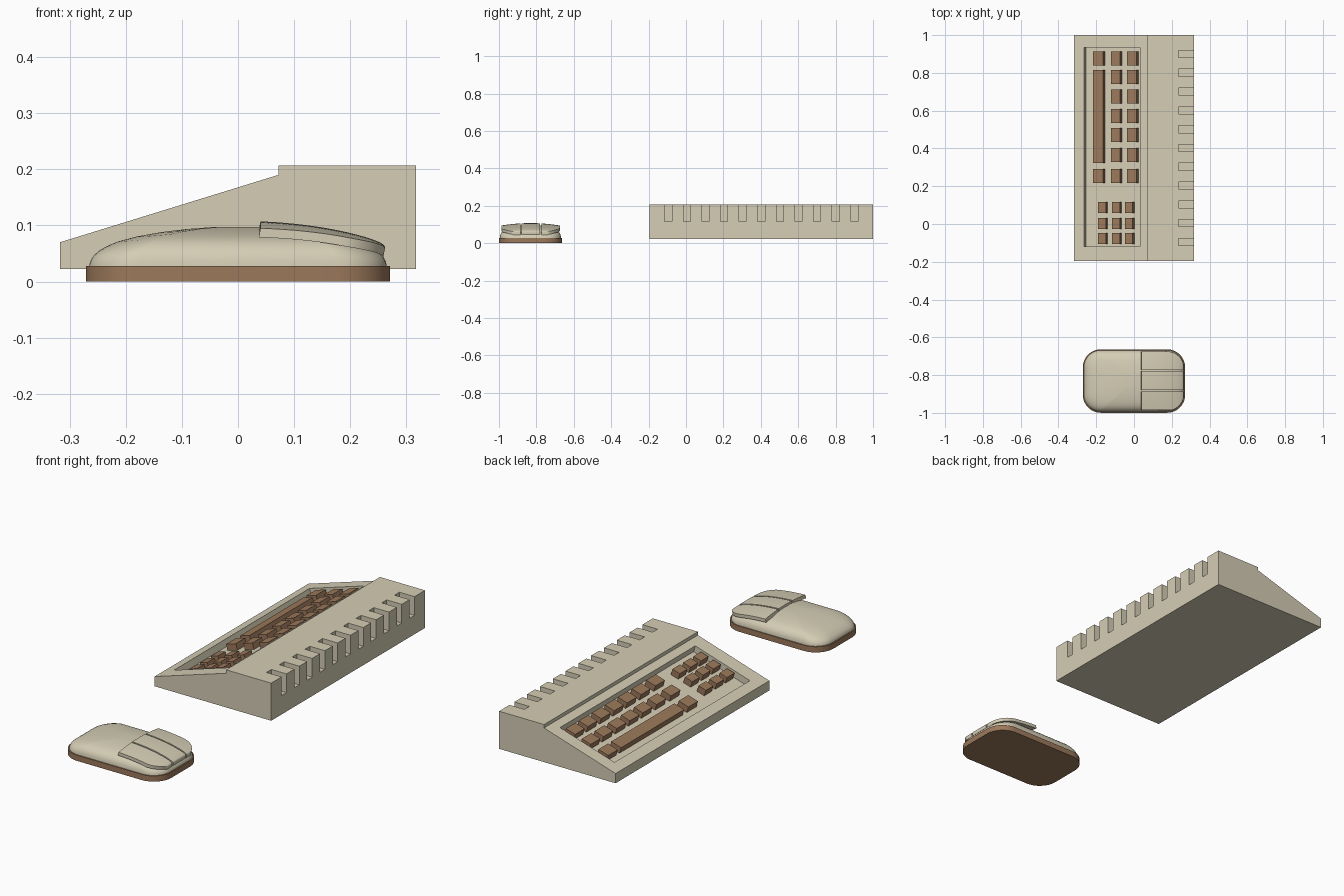
import bpy, bmesh, math
from mathutils import Matrix, Vector

if "Cube" in bpy.data.objects:
    bpy.data.objects.remove(bpy.data.objects["Cube"])


def material(name, rgb):
    m = bpy.data.materials.new(name)
    m.diffuse_color = (*rgb, 1)
    m.use_nodes = True
    m.node_tree.nodes["Principled BSDF"].inputs["Base Color"].default_value = m.diffuse_color
    return m


BEIGE = material("beige_plastic", (0.66, 0.61, 0.46))
BROWN = material("brown_plastic", (0.33, 0.19, 0.105))


def finish(bm, name, mat=None, smooth=None):
    bmesh.ops.recalc_face_normals(bm, faces=bm.faces)
    me = bpy.data.meshes.new(name)
    bm.to_mesh(me)
    bm.free()
    ob = bpy.data.objects.new(name, me)
    bpy.context.collection.objects.link(ob)
    if mat:
        me.materials.append(mat)
    bpy.ops.object.select_all(action='DESELECT')
    ob.select_set(True)
    bpy.context.view_layer.objects.active = ob
    if smooth:
        bpy.ops.object.shade_smooth_by_angle(angle=math.radians(smooth))
    return ob


def add_box(bm, lo, hi, frame=Matrix()):
    lo, hi = Vector(lo), Vector(hi)
    size = Matrix.Diagonal((*(hi - lo), 1))
    bmesh.ops.create_cube(bm, size=1, matrix=frame @ Matrix.Translation((lo + hi) / 2) @ size)


# Keyboard case: wedge profile with a raised rear, extruded along y
Y0, Y1 = -0.195, 1.0
profile = [(-0.317, 0.022), (0.317, 0.022), (0.317, 0.207),
           (0.072, 0.207), (0.072, 0.19), (-0.317, 0.07)]
bm = bmesh.new()
face = bm.faces.new([bm.verts.new((x, Y0, z)) for x, z in profile])
ext = bmesh.ops.extrude_face_region(bm, geom=[face])
bmesh.ops.translate(bm, vec=(0, Y1 - Y0, 0),
                    verts=[v for v in ext["geom"] if isinstance(v, bmesh.types.BMVert)])
case = finish(bm, "keyboard_case", BEIGE)

# Frame lying in the sloping panel: local x runs up the slope, local z is its normal
slope = math.atan2(0.12, 0.389)
panel = Matrix.Translation((-0.317, 0, 0.07)) @ Matrix.Rotation(-slope, 4, 'Y')
DEPTH = 0.033


def along(x):
    return (x + 0.317) / math.cos(slope)


# Key well and rear vent slots are cut out of the case
bm = bmesh.new()
add_box(bm, (along(-0.265), -0.118, -DEPTH), (along(0.032), 0.934, 0.05), panel)
for i in range(11):
    y = -0.095 + i * 0.0995
    add_box(bm, (0.235, y - 0.019, 0.115), (0.4, y + 0.019, 0.3))
cutter = finish(bm, "case_cutter")
cutter.hide_render = True
bpy.context.view_layer.objects.active = case
mod = case.modifiers.new("cut", 'BOOLEAN')
mod.operation, mod.solver, mod.object = 'DIFFERENCE', 'EXACT', cutter
bpy.ops.object.modifier_apply(modifier=mod.name)
bpy.data.objects.remove(cutter)


# Keys stand in the well, tops level with the panel
def add_key(bm, x0, x1, y0, y1):
    add_box(bm, (along(x0), y0, -DEPTH - 0.002), (along(x1), y1, -0.002), panel)


rows = [0.877, 0.777, 0.674, 0.573, 0.472, 0.365, 0.253]
bm = bmesh.new()
for x0, x1 in ((-0.122, -0.074), (-0.037, 0.013)):
    for y in rows:
        add_key(bm, x0, x1, y - 0.037, y + 0.037)
for y in (rows[0], rows[-1]):
    add_key(bm, -0.217, -0.164, y - 0.037, y + 0.037)
finish(bm, "main_keys", BROWN)

bm = bmesh.new()
add_key(bm, -0.217, -0.164, 0.323, 0.814)
finish(bm, "space_bar", BROWN)

bm = bmesh.new()
for x in (-0.190, -0.116, -0.048):
    for y in (0.087, 0.003, -0.077):
        add_key(bm, x, x + 0.04, y - 0.029, y + 0.029)
finish(bm, "number_keys", BROWN)

# Mouse
MY = -0.8315


def outline(hx, hy, r, n=8):
    pts = []
    for k, (sx, sy) in enumerate(((1, 1), (-1, 1), (-1, -1), (1, -1))):
        for i in range(n + 1):
            a = math.pi / 2 * (k + i / n)
            pts.append((sx * (hx - r) + r * math.cos(a), sy * (hy - r) + r * math.sin(a)))
    return pts


def crown(x, y):
    return 0.07 * (1 - 0.5 * (x / 0.265) ** 2) * (1 - 0.2 * (y / 0.163) ** 2)


def bridge(bm, a, b):
    n = len(a)
    for i in range(n):
        bm.faces.new((a[i], a[(i + 1) % n], b[(i + 1) % n], b[i]))


# Mouse base plate
bm = bmesh.new()
rings = [[bm.verts.new((x, MY + y, z)) for x, y in outline(0.271, 0.168, 0.095)] for z in (0, 0.028)]
bridge(bm, *rings)
bm.faces.new(rings[0])
bm.faces.new(rings[1])
finish(bm, "mouse_base", BROWN, 40)

# Mouse shell: shrinking outline rings lifted onto a domed surface
bm = bmesh.new()
rings = []
for s in (1, 0.995, 0.98, 0.96, 0.93, 0.88, 0.8, 0.68, 0.52, 0.35, 0.18):
    rings.append([bm.verts.new((s * x, MY + s * y, 0.028 + crown(s * x, s * y) * math.sqrt(1 - s ** 10)))
                  for x, y in outline(0.265, 0.163, 0.09)])
for a, b in zip(rings, rings[1:]):
    bridge(bm, a, b)
bm.faces.new(rings[-1])
bm.faces.new(rings[0])
finish(bm, "mouse_shell", BEIGE, 50)


# Mouse buttons: thick curved strips, outer ones trimmed to the rounded nose
def limit(x):
    d = max(0, x - 0.175)
    return 0.157 - (0.09 - math.sqrt(max(0, 0.09 ** 2 - d * d)))


def button(name, ya, yb):
    bm = bmesh.new()
    nx, ny = 16, 6
    grid = []
    for i in range(nx + 1):
        x = 0.04 + 0.222 * math.sin(math.pi / 2 * i / nx)
        lim = limit(x)
        lo, hi = max(ya, -lim), min(yb, lim)
        row = []
        for j in range(ny + 1):
            y = lo + (hi - lo) * j / ny
            lift = 0.010 - 0.012 * (i / nx) ** 3
            row.append(bm.verts.new((x, MY + y, 0.028 + crown(x, y) + lift)))
        grid.append(row)
    faces = [bm.faces.new((grid[i][j], grid[i + 1][j], grid[i + 1][j + 1], grid[i][j + 1]))
             for i in range(nx) for j in range(ny)]
    ext = bmesh.ops.extrude_face_region(bm, geom=faces, use_keep_orig=True)
    bmesh.ops.translate(bm, vec=(-0.003, 0, -0.016),
                        verts=[v for v in ext["geom"] if isinstance(v, bmesh.types.BMVert)])
    finish(bm, name, BEIGE, 40)


button("mouse_button_near", -0.154, -0.054)
button("mouse_button_middle", -0.047, 0.052)
button("mouse_button_far", 0.059, 0.157)
